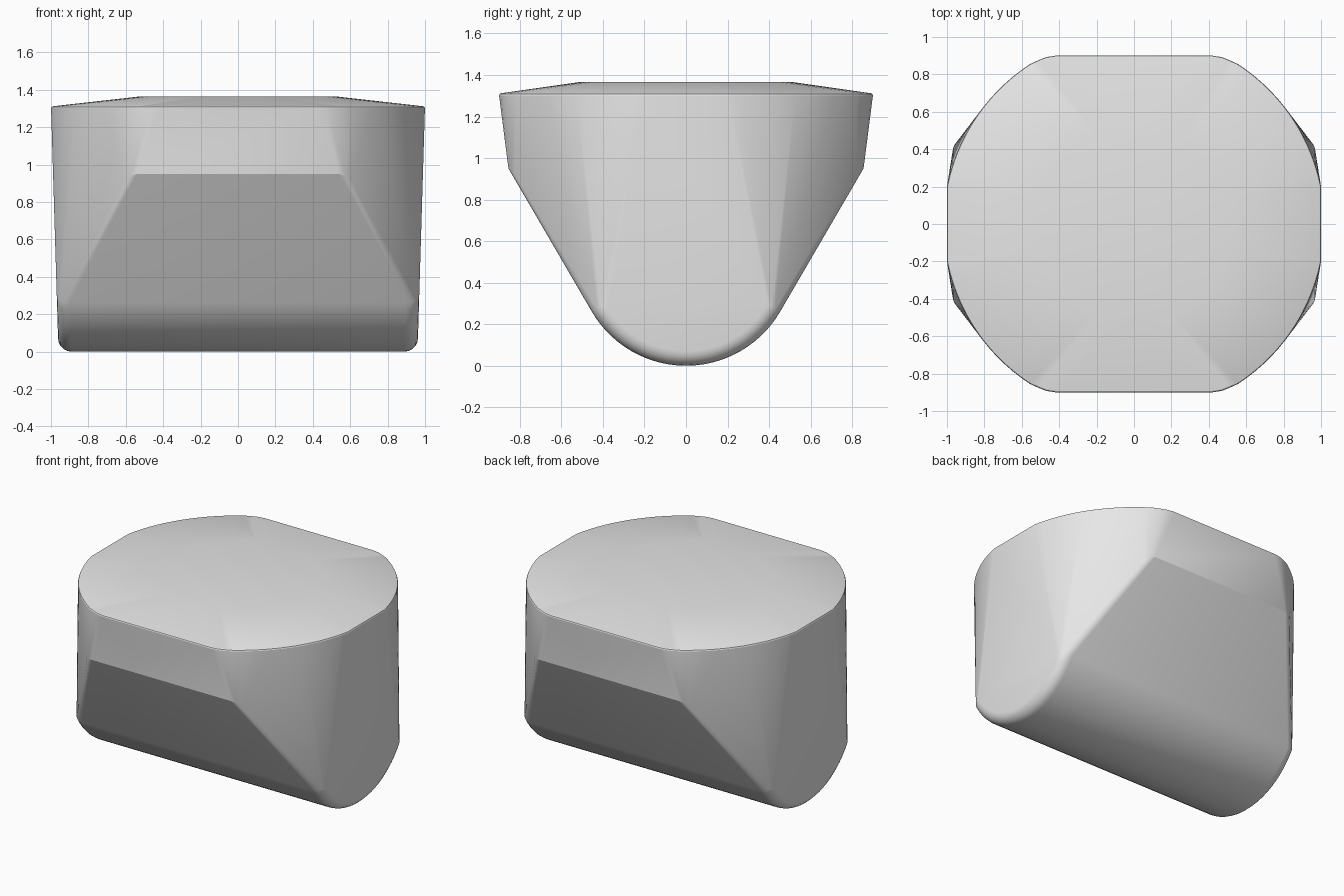
import bpy, bmesh, math

cube = bpy.data.objects.get("Cube")
if cube:
    bpy.data.objects.remove(cube, do_unlink=True)

grey = bpy.data.materials.new("plain grey")
grey.use_nodes = True
grey.diffuse_color = (0.8, 0.8, 0.8, 1)
grey.node_tree.nodes["Principled BSDF"].inputs["Base Color"].default_value = (0.8, 0.8, 0.8, 1)


def rim_outline():
    """One quadrant of a circle clipped to flat sides with softened corners."""
    start, end = math.asin(0.2), math.radians(57)
    pts = [(1.02 * math.cos(start + (end - start) * i / 14),
            1.02 * math.sin(start + (end - start) * i / 14)) for i in range(15)]
    pts = [(min(x, 1.0), y) for x, y in pts]
    return pts + [(0.51, 0.876), (0.47, 0.892), (0.42, 0.9)]


quadrant = []

# Top rim with a fine softened edge
for x, y in rim_outline():
    quadrant.append((x, y, 1.302))
    quadrant.append((x * 0.997, y * 0.997, 1.309))
    quadrant.append((x * 0.991, y * 0.991, 1.312))

# Raised flat centre of the lid
for i in range(13):
    a = math.pi / 2 * i / 12
    quadrant.append((0.52 * math.cos(a), 0.52 * math.sin(a), 1.365))

# Crease across the front and back
quadrant += [(0.54, 0.855, 0.95), (0.575, 0.842, 0.94), (0.6, 0.823, 0.92)]

# Rounded keel with softened ends
radius, soft = 0.525, 0.07
for k in range(6):
    b = math.pi / 2 * k / 5
    r = radius - soft * (1 - math.cos(b))
    for i in range(13):
        a = math.radians(60) * i / 12
        z = radius - r * math.cos(a)
        quadrant.append((0.89 + soft * math.sin(b) + 0.03 * z, r * math.sin(a), z))

# Mirror into four quadrants and wrap one taut skin around the sections
points = {(round(sx * x, 5) + 0.0, round(sy * y, 5) + 0.0, round(z, 5))
          for x, y, z in quadrant for sx in (-1, 1) for sy in (-1, 1)}
bm = bmesh.new()
for p in sorted(points):
    bm.verts.new(p)
bmesh.ops.convex_hull(bm, input=bm.verts[:])
bmesh.ops.delete(bm, geom=[v for v in bm.verts if not v.link_faces], context='VERTS')
bmesh.ops.dissolve_limit(bm, angle_limit=math.radians(0.3),
                         verts=bm.verts[:], edges=bm.edges[:])
bmesh.ops.recalc_face_normals(bm, faces=bm.faces[:])

mesh = bpy.data.meshes.new("rounded_block")
bm.to_mesh(mesh)
bm.free()
mesh.materials.append(grey)
block = bpy.data.objects.new("rounded_block", mesh)
bpy.context.collection.objects.link(block)

# Smooth the curved skin, keep the creases
bpy.ops.object.select_all(action='DESELECT')
block.select_set(True)
bpy.context.view_layer.objects.active = block
bpy.ops.object.shade_smooth_by_angle(angle=math.radians(20))
